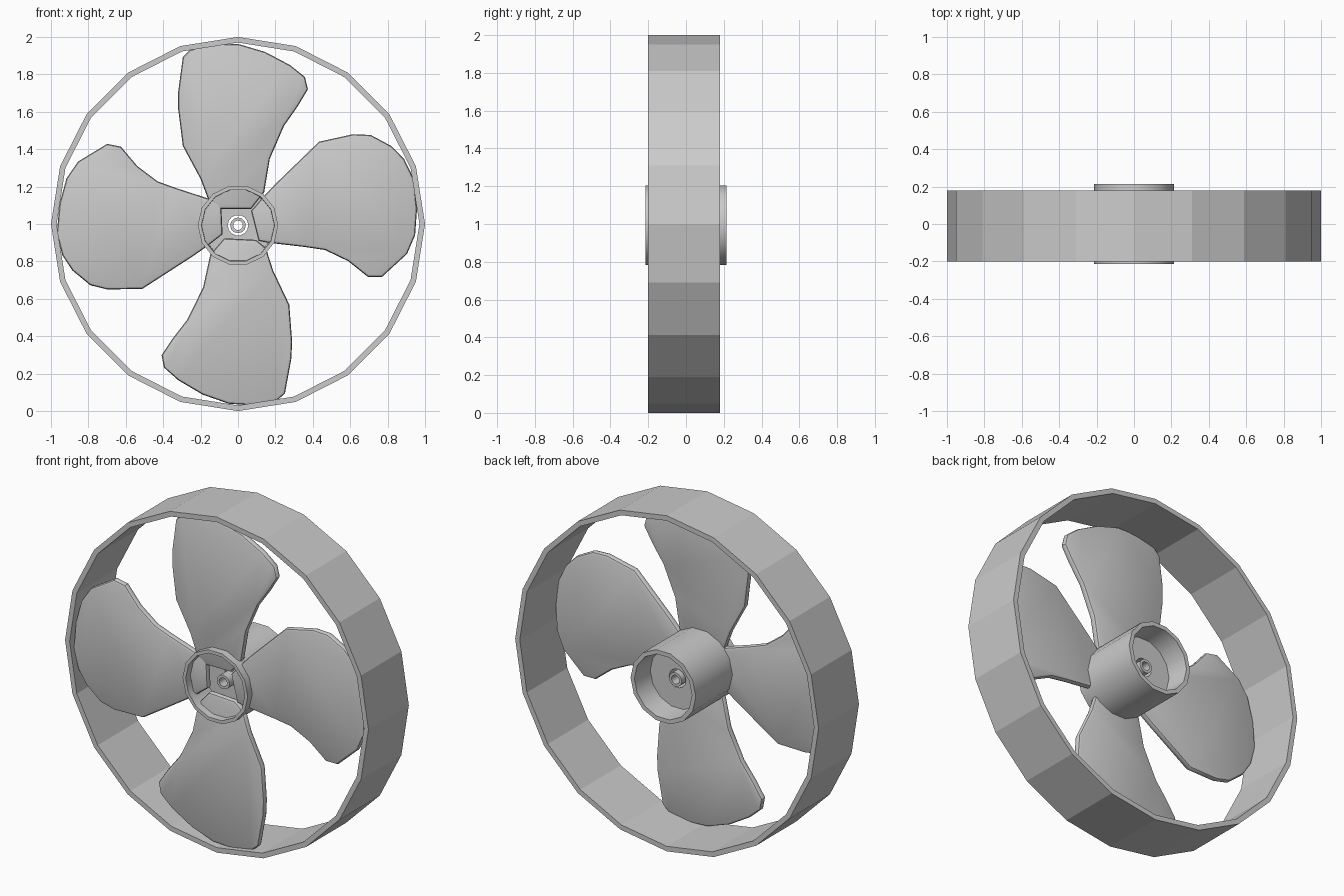
import bpy, bmesh, math

if "Cube" in bpy.data.objects:
    bpy.data.objects.remove(bpy.data.objects["Cube"])

CZ = 0.993  # height of the rotor axis


def finish(bm, name, z, smooth=True):
    bmesh.ops.recalc_face_normals(bm, faces=bm.faces)
    me = bpy.data.meshes.new(name)
    bm.to_mesh(me)
    bm.free()
    ob = bpy.data.objects.new(name, me)
    ob.location.z = z
    bpy.context.collection.objects.link(ob)
    if smooth:
        bpy.ops.object.select_all(action='DESELECT')
        ob.select_set(True)
        bpy.context.view_layer.objects.active = ob
        bpy.ops.object.shade_smooth_by_angle(angle=math.radians(35))
    return ob


def lathe(name, profile, n, z, smooth=True):
    """Revolve a closed (radius, y) profile around the y axis."""
    bm = bmesh.new()
    rings = []
    for i in range(n):
        a = 2 * math.pi * i / n
        rings.append([bm.verts.new((r * math.cos(a), y, r * math.sin(a))) for r, y in profile])
    m = len(profile)
    for i in range(n):
        p, q = rings[i], rings[(i + 1) % n]
        for j in range(m):
            k = (j + 1) % m
            bm.faces.new((p[j], p[k], q[k], q[j]))
    return finish(bm, name, z, smooth)


def blade(name, outline, turn, y0, y1):
    """Flat slab with rounded rims, outline turned clockwise about the axis."""
    c, s = math.cos(math.radians(turn)), math.sin(math.radians(turn))
    bm = bmesh.new()
    f = bm.faces.new([bm.verts.new((x * c + z * s, y0, z * c - x * s)) for x, z in outline])
    ext = bmesh.ops.extrude_face_region(bm, geom=[f], use_keep_orig=True)
    for v in ext['geom']:
        if isinstance(v, bmesh.types.BMVert):
            v.co.y = y1
    rims = [e for e in bm.edges if abs(e.verts[0].co.y - e.verts[1].co.y) < 1e-5]
    bmesh.ops.recalc_face_normals(bm, faces=bm.faces)
    bmesh.ops.bevel(bm, geom=rims, offset=0.016, segments=2, profile=0.5, affect='EDGES')
    return finish(bm, name, 1.0)


# Outer shroud, faceted
lathe("outer_ring", [(1, -0.2), (1, 0.18), (0.97, 0.18), (0.97, -0.2)], 20, 1.0, False)

# Hub: open at both ends with a pierced floor between
lathe("hub", [(0.215, -0.215), (0.215, 0.215), (0.19, 0.215), (0.18, 0.08),
              (0.055, 0.08), (0.055, -0.05), (0.19, -0.05), (0.195, -0.215)], 14, CZ)

# Hollow shaft in the middle
lathe("shaft", [(0.042, -0.14), (0.042, 0.1), (0.026, 0.1), (0.026, -0.14)], 12, CZ)

# Blade outlines (x, z) relative to the axis
tall = [(-0.1, 0.08), (-0.155, 0.12), (-0.2, 0.24), (-0.295, 0.417), (-0.32, 0.615),
        (-0.32, 0.706), (-0.295, 0.893), (-0.257, 0.93), (-0.14, 0.963), (0, 0.963),
        (0.145, 0.92), (0.278, 0.85), (0.358, 0.786), (0.374, 0.72), (0.32, 0.63),
        (0.246, 0.524), (0.17, 0.348), (0.14, 0.17), (0.07, 0.08)]
wide = [(0.07, 0.07), (0.13, 0.14), (0.2, 0.214), (0.433, 0.44), (0.615, 0.48),
        (0.71, 0.476), (0.82, 0.417), (0.888, 0.348), (0.94, 0.24), (0.957, 0.08),
        (0.947, -0.06), (0.904, -0.16), (0.77, -0.283), (0.695, -0.283), (0.588, -0.198),
        (0.465, -0.139), (0.358, -0.123), (0.16, -0.1), (0.11, -0.09)]

for name, outline, turn in (("blade_top", tall, 0), ("blade_bottom", tall, 182.8),
                            ("blade_right", wide, 0), ("blade_left", wide, 191.3)):
    blade(name, outline, turn, -0.172, -0.13)
